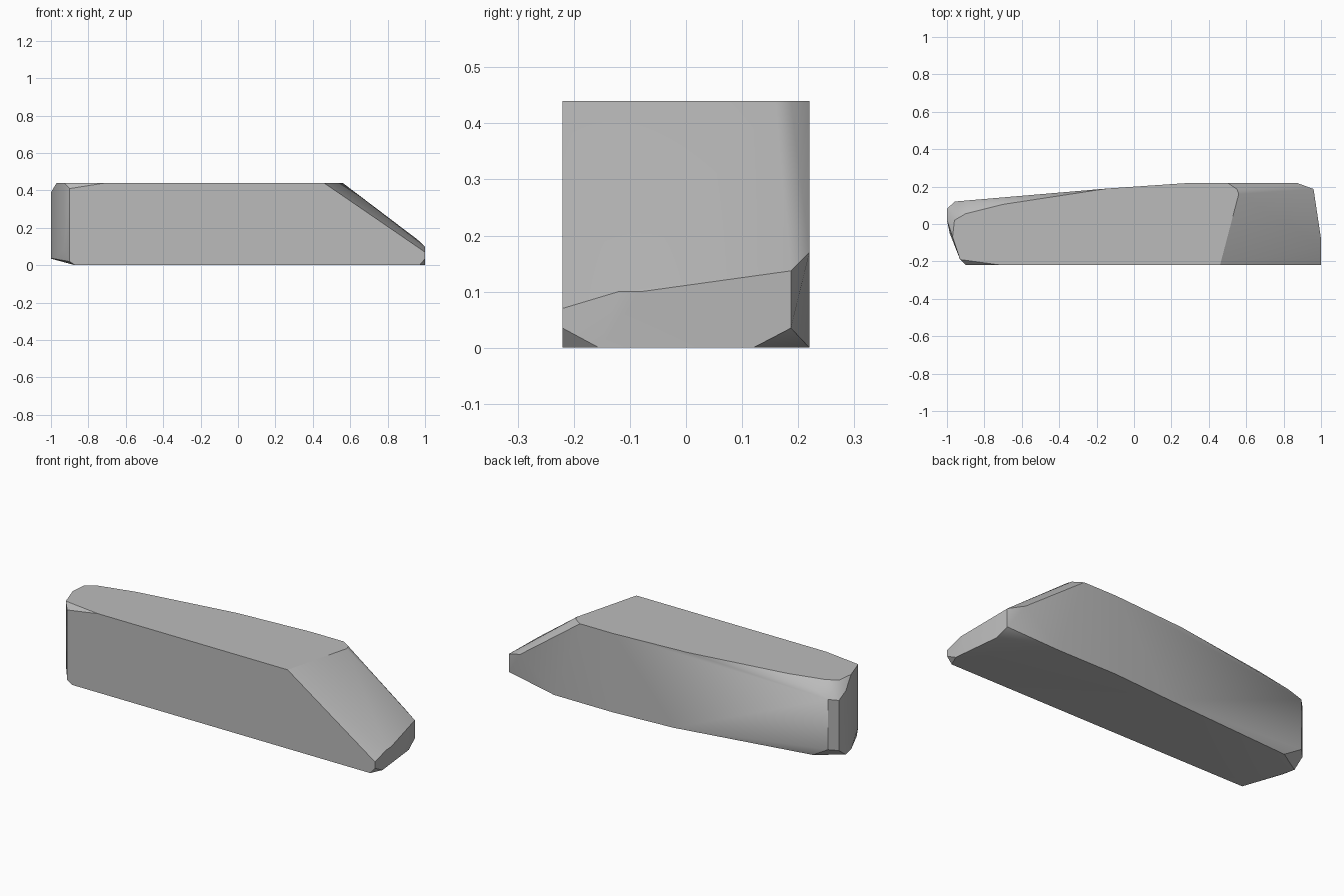
import bpy, bmesh, math

cube = bpy.data.objects.get("Cube")
if cube:
    bpy.data.objects.remove(cube, do_unlink=True)

HALF, TOP = 0.22, 0.44

# Corners of the slab, grouped by region
top_face = [(x, y, TOP) for x, y in (
    (0.46, -HALF), (0.56, 0.16), (0.55, 0.187), (0.5, HALF), (0.3, HALF),
    (-0.14, 0.19), (-0.7, 0.105), (-0.9, 0.055), (-0.96, 0.02),
    (-0.97, -0.07), (-0.93, -0.19), (-0.71, -HALF))]
bottom_face = [(x, y, 0) for x, y in (
    (-0.87, -HALF), (0.97, -HALF), (1, -0.155), (0.97, 0.12),
    (0.66, HALF), (0.3, HALF), (-0.06, 0.195))]
sloped_end = [
    (1, -HALF, 0.07), (1, -HALF, 0.035), (1, -0.12, 0.1), (1, -0.08, 0.1),
    (0.96, 0.187, 0.137), (0.96, 0.187, 0.035), (0.87, HALF, 0.17)]
blunt_end = [
    (-0.9, -HALF, 0.41), (-0.9, -HALF, 0.02), (-0.93, -0.19, 0.09),
    (-1, 0.02, 0.39), (-1, 0.02, 0.035), (-0.985, -0.05, 0.035),
    (-1, 0.08, 0.36), (-1, 0.08, 0.08), (-0.96, 0.12, 0.37),
    (-0.96, 0.12, 0.09), (-0.88, 0.115, 0.4), (-0.86, 0.11, 0.03)]

# Wrap the corners in a convex faceted stone
bm = bmesh.new()
for co in top_face + bottom_face + sloped_end + blunt_end:
    bm.verts.new(co)
hull = bmesh.ops.convex_hull(bm, input=bm.verts)
loose = {v for v in hull["geom_interior"] + hull["geom_unused"]
         if isinstance(v, bmesh.types.BMVert)}
bmesh.ops.delete(bm, geom=list(loose), context="VERTS")
bmesh.ops.dissolve_limit(bm, angle_limit=math.radians(1),
                         verts=bm.verts, edges=bm.edges)
bmesh.ops.recalc_face_normals(bm, faces=bm.faces)

mesh = bpy.data.meshes.new("stone_slab")
bm.to_mesh(mesh)
bm.free()
slab = bpy.data.objects.new("stone_slab", mesh)
bpy.context.collection.objects.link(slab)

# Plain grey stone
grey = (0.5, 0.5, 0.5, 1)
stone = bpy.data.materials.new("grey_stone")
stone.use_nodes = True
stone.diffuse_color = grey
stone.node_tree.nodes["Principled BSDF"].inputs["Base Color"].default_value = grey
mesh.materials.append(stone)

# Soft facets with crisp main edges
bpy.ops.object.select_all(action="DESELECT")
slab.select_set(True)
bpy.context.view_layer.objects.active = slab
bpy.ops.object.shade_smooth_by_angle(angle=math.radians(30))
